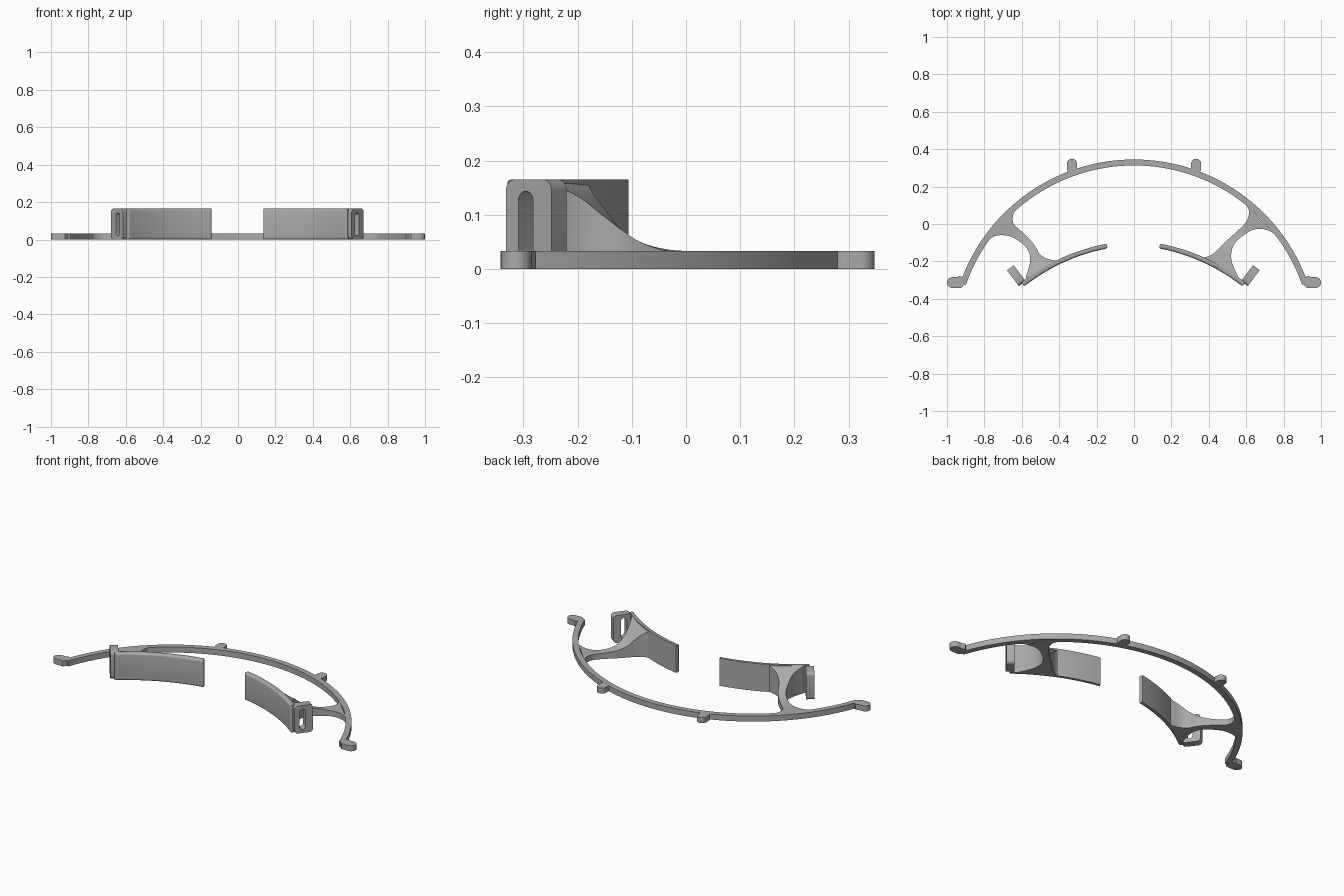
import bpy, bmesh, math
from mathutils import Vector

cube = bpy.data.objects.get("Cube")
if cube:
    bpy.data.objects.remove(cube)

GREY = (0.4, 0.4, 0.4, 1)
mat = bpy.data.materials.new("mid grey plastic")
mat.use_nodes = True
mat.diffuse_color = GREY
mat.node_tree.nodes["Principled BSDF"].inputs["Base Color"].default_value = GREY

BAND_H, PAD_H = 0.033, 0.165
CENTRE_Y, R_OUT, R_IN = -0.639, 0.984, 0.952


def finish(name, bm):
    bmesh.ops.recalc_face_normals(bm, faces=bm.faces)
    mesh = bpy.data.meshes.new(name)
    bm.to_mesh(mesh)
    bm.free()
    mesh.materials.append(mat)
    ob = bpy.data.objects.new(name, mesh)
    bpy.context.collection.objects.link(ob)
    bpy.ops.object.select_all(action='DESELECT')
    ob.select_set(True)
    bpy.context.view_layer.objects.active = ob
    bpy.ops.object.shade_smooth_by_angle(angle=math.radians(35))


def loft(name, rings, closed=False):
    """Skin equal-sized rings; cap the ends, or join last to first."""
    bm = bmesh.new()
    rows = [[bm.verts.new(p) for p in ring] for ring in rings]
    n = len(rows[0])
    pairs = list(zip(rows, rows[1:] + rows[:1]))
    for a, b in pairs if closed else pairs[:-1]:
        for i in range(n):
            j = (i + 1) % n
            bm.faces.new((a[i], a[j], b[j], b[i]))
    if not closed:
        bm.faces.new(rows[0])
        bm.faces.new(rows[-1])
    finish(name, bm)


def slab(name, outline, height):
    loft(name, [[(x, y, z) for x, y in outline] for z in (0, height)])


def rounded(cx, cy, w, h, r, n=8):
    """Rounded rectangle outline."""
    pts = []
    for k, (sx, sy) in enumerate(((1, 1), (-1, 1), (-1, -1), (1, -1))):
        for i in range(n):
            a = (k + i / (n - 1)) * math.pi / 2
            pts.append((cx + sx * (w / 2 - r) + r * math.cos(a),
                        cy + sy * (h / 2 - r) + r * math.sin(a)))
    return pts


def smooth_path(points, steps=4):
    """Catmull-Rom curve through the points."""
    p = [Vector(q) for q in points]
    p = [2 * p[0] - p[1]] + p + [2 * p[-1] - p[-2]]
    out = []
    for a, b, c, d in zip(p, p[1:], p[2:], p[3:]):
        for i in range(steps):
            t = i / steps
            out.append(0.5 * (2 * b + (c - a) * t + (2 * a - 5 * b + 4 * c - d) * t * t
                              + (3 * b - a - 3 * c + d) * t ** 3))
    return out + [p[-2]]


# Main curved band
rings = []
for i in range(65):
    a = 1.235 * (i / 32 - 1)
    s, c = math.sin(a), math.cos(a)
    rings.append([(r * s, CENTRE_Y + r * c, z) for r, z in
                  ((R_IN, 0), (R_OUT, 0), (R_OUT, BAND_H), (R_IN, BAND_H))])
loft("curved_band", rings)

# Small pegs on the back and foot tabs at the ends
for side, label in ((1, "left"), (-1, "right")):
    slab(label + "_back_peg", rounded(side * 0.332, 0.309, 0.054, 0.078, 0.026), BAND_H)
    tab = [(0.899, -0.30), (0.912, -0.33), (0.925, -0.342)]
    tab += [(0.97 + 0.03 * math.sin(a), -0.313 - 0.029 * math.cos(a))
            for a in [i * math.pi / 12 for i in range(13)]]
    tab += [(0.945, -0.284), (0.93, -0.277)]
    slab(label + "_end_tab", [(side * x, y) for x, y in tab], BAND_H)

# Arms: paired inner and outer edge points, rising from band to pad
RISE = [BAND_H] * 5 + [0.037, 0.05, 0.073, 0.104, 0.14, PAD_H]
ARMS = {
    "left": (1,
             [(.565, .14), (.60, .10), (.615, .07), (.612, .04), (.595, .005), (.55, -.04),
              (.50, -.085), (.465, -.12), (.44, -.145), (.40, -.172), (.35, -.182)],
             [(.80, -.10), (.765, -.065), (.73, -.04), (.685, -.027), (.64, -.03), (.60, -.05),
              (.555, -.085), (.53, -.12), (.52, -.16), (.525, -.21), (.56, -.288)]),
    "right": (-1,
              [(.61, .12), (.635, .08), (.647, .045), (.648, .015), (.635, -.01), (.59, -.05),
               (.55, -.09), (.525, -.125), (.505, -.16), (.465, -.185), (.40, -.2)],
              [(.81, -.115), (.785, -.09), (.745, -.065), (.705, -.06), (.665, -.065),
               (.625, -.085), (.585, -.115), (.562, -.15), (.555, -.185), (.56, -.225),
               (.58, -.292)]),
}
for label, (side, inner, outer) in ARMS.items():
    edges = [smooth_path([(side * x, y, z) for (x, y), z in zip(e, RISE)])
             for e in (inner, outer)]
    loft(label + "_arm", [[(a.x, a.y, 0), (b.x, b.y, 0), b, a] for a, b in zip(*edges)])


# Curved pads with softened front edges
def pad(label, place):
    start, end = Vector((0.142, -0.106)), Vector((0.592, -0.311))
    along = (end - start).normalized()
    back = Vector((-along.y, along.x))
    length, thick, r = (end - start).length, 0.026, 0.013
    ease = [r * (1 - math.cos(i * math.pi / 10)) for i in range(6)]
    stations = ease + [r + (length - 2 * r) * i / 24 for i in range(1, 24)]
    stations += [length - e for e in reversed(ease)]
    rings = []
    for d in stations:
        q = max(0, r - min(d, length - d))
        drop = r - math.sqrt(max(0, r * r - q * q))
        t = d / length
        base = start + along * d + back * 0.03 * 4 * t * (1 - t)
        ring = [(0, PAD_H), (0, 0)]
        curve = [i * math.pi / 10 for i in range(6)]
        ring += [(thick - r + r * math.sin(a), r - r * math.cos(a)) for a in curve]
        ring += [(thick - r + r * math.sin(a), PAD_H - r + r * math.cos(a))
                 for a in reversed(curve)]
        pts = []
        for depth, z in ring:
            p = base - back * min(depth, thick - drop)
            pts.append(place(p.x, p.y, z))
        rings.append(pts)
    loft(label + "_pad", rings)


# Slotted strap loop at the outer end of each pad
def strap_loop(label, place):
    origin = Vector((0.608, -0.332))
    along = Vector((0.064, 0.084)).normalized()
    inward = Vector((-along.y, along.x))
    rim = rounded(0.053, PAD_H / 2, 0.106, PAD_H, 0.02)
    slot = rounded(0.046, PAD_H / 2, 0.034, 0.122, 0.0169)
    rings = []
    for outline, depth in ((rim, 0), (rim, 0.045), (slot, 0.045), (slot, 0)):
        ring = []
        for s, z in outline:
            p = origin + along * s + inward * depth
            ring.append(place(p.x, p.y, z))
        rings.append(ring)
    loft(label + "_strap_loop", rings, closed=True)


for label, place in (("left", lambda x, y, z: (x, y, z)),
                     ("right", lambda x, y, z: (-x - 0.007, y, z))):
    pad(label, place)
    strap_loop(label, place)
